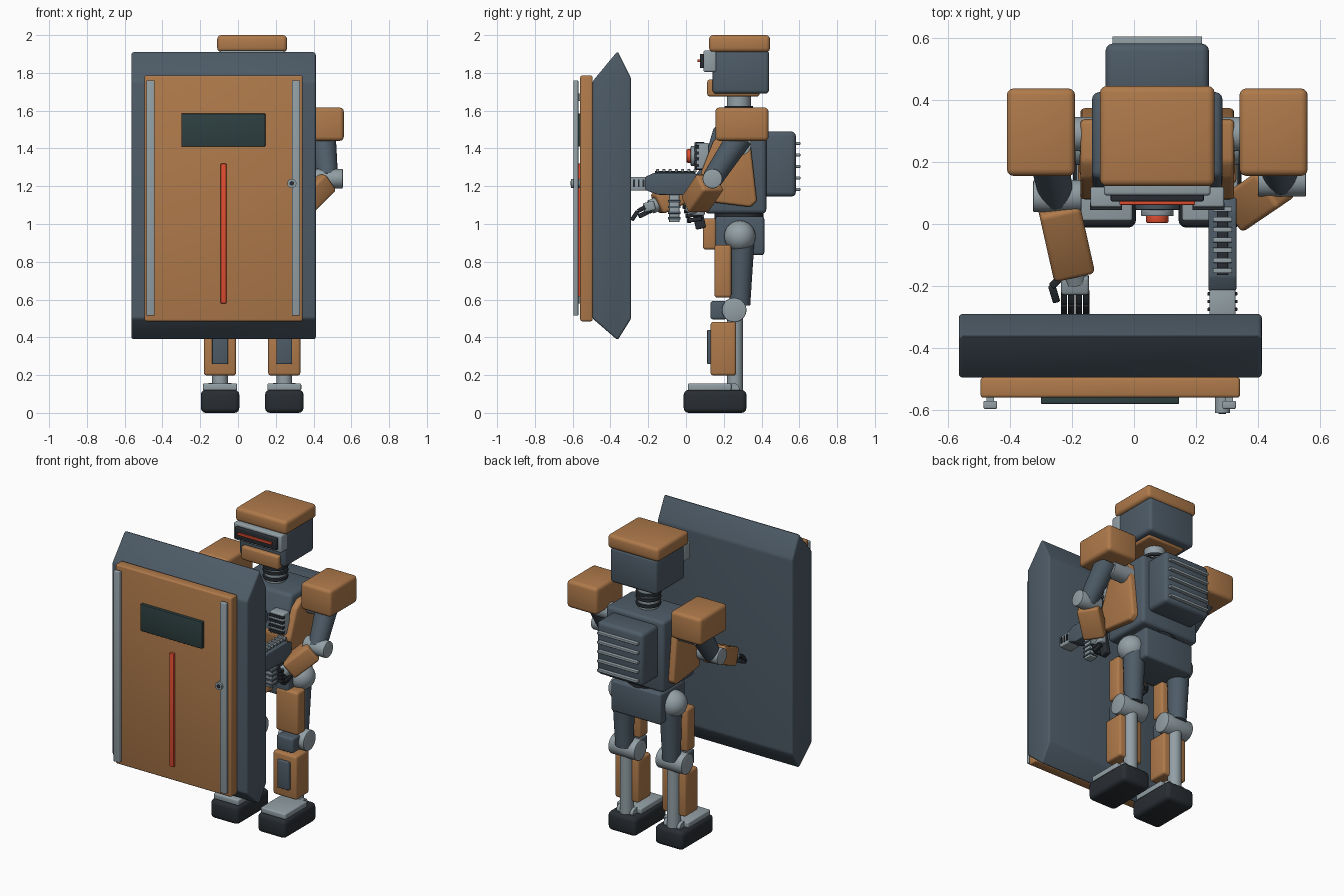
import bpy, bmesh, math
from mathutils import Vector, Matrix

if "Cube" in bpy.data.objects:
    bpy.data.objects.remove(bpy.data.objects["Cube"])

def mat(name, c):
    m = bpy.data.materials.new(name)
    m.diffuse_color = (*c, 1)
    m.use_nodes = True
    m.node_tree.nodes["Principled BSDF"].inputs["Base Color"].default_value = m.diffuse_color
    return m

SLATE = mat("slate", (0.075, 0.105, 0.135))
ORANGE = mat("orange", (0.43, 0.195, 0.07))
GREY = mat("steel", (0.29, 0.35, 0.38))
BLACK = mat("black", (0.022, 0.027, 0.033))
GLASS = mat("glass", (0.027, 0.05, 0.052))
RED = mat("red", (0.75, 0.075, 0.03))
C = 0.075  # robot centre line, shifted sideways from the shield

def finish(name, bm, m, bevel=0.0, seg=3):
    bmesh.ops.recalc_face_normals(bm, faces=bm.faces)
    if bevel:
        bmesh.ops.bevel(bm, geom=bm.edges[:], offset=bevel, segments=seg, profile=0.5, affect='EDGES')
    me = bpy.data.meshes.new(name)
    bm.to_mesh(me)
    bm.free()
    ob = bpy.data.objects.new(name, me)
    bpy.context.collection.objects.link(ob)
    me.materials.append(m)
    bpy.context.view_layer.objects.active = ob
    ob.select_set(True)
    bpy.ops.object.shade_smooth_by_angle(angle=math.radians(35))
    ob.select_set(False)
    return ob

def box(name, x, y, z, m, bevel=0.006):
    """Box from (min, max) pairs."""
    bm = bmesh.new()
    bmesh.ops.create_cube(bm, size=1)
    for v in bm.verts:
        for i, r in enumerate((x, y, z)):
            v.co[i] = (r[0] + r[1]) / 2 + v.co[i] * (r[1] - r[0])
    return finish(name, bm, m, bevel)

def frame(a, b):
    a, b = Vector(a), Vector(b)
    q = (b - a).to_track_quat('Z', 'Y')
    return Matrix.Translation((a + b) / 2) @ q.to_matrix().to_4x4(), (b - a).length

def rod(name, a, b, r, m, r2=None, bevel=0.0, n=32):
    """Cylinder or cone between two points."""
    M, L = frame(a, b)
    bm = bmesh.new()
    bmesh.ops.create_cone(bm, cap_ends=True, segments=n, radius1=r, radius2=r if r2 is None else r2, depth=L)
    if bevel:
        caps = [e for e in bm.edges if any(len(f.verts) > 4 for f in e.link_faces)]
        bmesh.ops.bevel(bm, geom=caps, offset=bevel, segments=2, profile=0.5, affect='EDGES')
    bm.transform(M)
    return finish(name, bm, m)

def bar(name, a, b, w, h, m, bevel=0.02):
    """Box between two points, w wide and h deep."""
    M, L = frame(a, b)
    bm = bmesh.new()
    bmesh.ops.create_cube(bm, size=1)
    bm.transform(M @ Matrix.Diagonal((w, h, L, 1)))
    return finish(name, bm, m, bevel)

def ball(name, c, r, m):
    bm = bmesh.new()
    bmesh.ops.create_uvsphere(bm, u_segments=32, v_segments=16, radius=r)
    bm.transform(Matrix.Translation(c))
    return finish(name, bm, m)

def prism(name, x, yz, m, bevel=0.01):
    """Side profile extruded along x."""
    bm = bmesh.new()
    f = bm.faces.new([bm.verts.new((x[0], y, z)) for y, z in yz])
    new = bmesh.ops.extrude_face_region(bm, geom=[f])["geom"]
    bmesh.ops.translate(bm, verts=[v for v in new if isinstance(v, bmesh.types.BMVert)], vec=(x[1] - x[0], 0, 0))
    return finish(name, bm, m, bevel)

def around(c, w):
    return (c - w, c + w)

# Shield
prism("shield_body", (-0.565, 0.412), [(-0.495, 0.5), (-0.362, 0.385), (-0.29, 0.5),
      (-0.29, 1.77), (-0.362, 1.915), (-0.495, 1.755)], SLATE, 0.012)
box("shield_plate", (-0.495, 0.342), (-0.56, -0.494), (0.485, 1.786), ORANGE, 0.01)
for x in (-0.463, 0.307):
    box("shield_rail", around(x, 0.022), (-0.596, -0.57), (0.515, 1.76), GREY, 0.005)
    for z in (0.6, 1.67):
        box("rail_mount", around(x, 0.012), (-0.575, -0.555), around(z, 0.02), GREY, 0)
box("shield_window", (-0.3, 0.145), (-0.58, -0.555), (1.41, 1.585), GLASS, 0.004)
box("shield_light", (-0.092, -0.062), (-0.577, -0.555), (0.58, 1.32), RED, 0.003)

# Head
box("helmet_cap", around(C, 0.185), (0.122, 0.445), (1.91, 2.0), ORANGE, 0.022)
box("head_shell", around(C, 0.168), (0.14, 0.44), (1.69, 1.92), SLATE, 0.02)
box("visor_frame", around(C, 0.172), (0.092, 0.16), (1.805, 1.918), GREY, 0.01)
box("visor_glass", around(C, 0.15), (0.073, 0.11), (1.825, 1.9), BLACK, 0.005)
box("visor_light", around(C, 0.122), (0.062, 0.08), (1.857, 1.872), RED, 0.002)
box("jaw", around(C, 0.135), (0.112, 0.39), (1.675, 1.765), ORANGE, 0.014)
rod("neck", (C, 0.28, 1.5), (C, 0.28, 1.7), 0.063, GREY)
for z in (1.545, 1.585, 1.615):
    rod("neck_ring", (C, 0.28, z - 0.01), (C, 0.28, z + 0.01), 0.076, BLACK, bevel=0.005)

# Torso
prism("torso", around(C, 0.21), [(0.1, 1.055), (0.085, 1.3), (0.15, 1.52), (0.425, 1.52), (0.425, 1.055)], SLATE, 0.022)
prism("chest_armour", around(C, 0.248), [(0.1, 1.12), (0.078, 1.27), (0.145, 1.44), (0.2, 1.48),
      (0.335, 1.48), (0.375, 1.12), (0.34, 1.09)], ORANGE, 0.014)
rod("chest_lamp_base", (C, 0.1, 1.36), (C, 0.045, 1.36), 0.073, SLATE, bevel=0.005)
rod("chest_lamp_ring", (C, 0.06, 1.36), (C, 0.025, 1.36), 0.053, GREY, bevel=0.005)
rod("chest_lamp", (C, 0.04, 1.36), (C, 0.003, 1.36), 0.036, RED, bevel=0.005)
for s in (-1, 1):
    x = C + s * 0.165
    box("chest_vent", around(x, 0.05), (0.055, 0.12), (1.29, 1.43), GREY, 0.006)
    for i in range(4):
        box("vent_slat", around(x, 0.052), (0.045, 0.07), around(1.31 + i * 0.033, 0.008), BLACK, 0.002)
box("backpack", around(C, 0.167), (0.4, 0.582), (1.145, 1.49), SLATE, 0.025)
for i in range(5):
    box("backpack_fin", around(C, 0.145), (0.57, 0.605), around(1.183 + i * 0.061, 0.008), GREY, 0.003)

# Waist and pelvis
rod("waist", (C, 0.28, 1.02), (C, 0.28, 1.075), 0.13, BLACK)
box("pelvis", around(C, 0.18), (0.155, 0.415), (0.835, 1.04), SLATE, 0.016)
box("groin_plate", around(C, 0.075), (0.09, 0.16), (0.865, 1.03), ORANGE, 0.014)

# Legs
for s in (-1, 1):
    x = C + s * 0.17
    ball("hip_joint", (x + s * 0.015, 0.285, 0.935), 0.083, GREY)
    rod("thigh", (x, 0.285, 0.57), (x, 0.295, 0.92), 0.055, SLATE, 0.068)
    box("thigh_armour", around(x, 0.08), (0.15, 0.24), (0.61, 0.89), ORANGE, 0.016)
    rod("knee_joint", (x - 0.095, 0.255, 0.545), (x + 0.095, 0.255, 0.545), 0.065, GREY, bevel=0.006)
    box("knee_pad", around(x, 0.06), (0.13, 0.215), (0.495, 0.592), SLATE, 0.012)
    rod("shin", (x, 0.26, 0.12), (x, 0.26, 0.52), 0.042, GREY)
    box("shin_armour", around(x, 0.085), (0.13, 0.265), (0.198, 0.482), ORANGE, 0.014)
    box("shin_panel", around(x, 0.042), (0.112, 0.14), (0.258, 0.44), SLATE, 0.005)
    rod("ankle", (x - 0.06, 0.25, 0.125), (x + 0.06, 0.25, 0.125), 0.033, GREY)
    box("foot", around(x, 0.102), (-0.012, 0.32), (0, 0.122), BLACK, 0.026)
    box("foot_plate", around(x, 0.09), (0.01, 0.24), (0.118, 0.156), GREY, 0.008)

# Shoulders
for s in (-1, 1):
    box("shoulder_pad", around(C + s * 0.375, 0.11), (0.155, 0.437), (1.44, 1.617), ORANGE, 0.022)
    rod("shoulder_axle", (C + s * 0.18, 0.29, 1.42), (C + s * 0.36, 0.29, 1.42), 0.055, GREY)

# Arms: (shoulder, elbow, forearm end)
arms = {"right": ((0.45, 0.285, 1.46), (0.475, 0.14, 1.24), (0.335, 0.045, 1.1)),
        "left": ((-0.29, 0.285, 1.46), (-0.25, 0.09, 1.22), (-0.195, -0.155, 1.105))}
for side, (sh, el, wr) in arms.items():
    sh, el, wr = Vector(sh), Vector(el), Vector(wr)
    rod(side + "_upper_arm", sh, el, 0.068, SLATE, 0.055)
    rod(side + "_elbow", el - Vector((0.075, 0, 0)), el + Vector((0.08, 0, 0)), 0.052, GREY, bevel=0.005)
    bar(side + "_forearm", el.lerp(wr, 0.12), wr, 0.135, 0.115, ORANGE, 0.016)
    rod(side + "_wrist", wr, wr + (wr - el).normalized() * 0.035, 0.038, GREY)

# Left hand, open behind the shield
bar("left_palm", (-0.19, -0.165, 1.1), (-0.19, -0.225, 1.085), 0.09, 0.05, GREY, 0.01)
for i in range(4):
    x = -0.226 + i * 0.024
    p = [(x, -0.215, 1.09), (x, -0.255, 1.068), (x, -0.288, 1.02)]
    for a, b in zip(p, p[1:]):
        bar("left_finger", a, b, 0.02, 0.022, BLACK, 0.004)
for a, b in (((-0.235, -0.17, 1.08), (-0.265, -0.2, 1.065)), ((-0.265, -0.2, 1.065), (-0.25, -0.25, 1.04))):
    bar("left_thumb", a, b, 0.024, 0.024, BLACK, 0.005)

# Rifle
G = 0.285
prism("rifle_body", around(G, 0.045), [(0.085, 1.15), (0.085, 1.25), (0.04, 1.27), (-0.17, 1.27),
      (-0.215, 1.25), (-0.215, 1.18), (-0.15, 1.155)], SLATE, 0.006)
box("rifle_rail", around(G, 0.018), (-0.165, 0.05), (1.265, 1.28), BLACK, 0.002)
for i in range(7):
    box("rail_slat", around(G, 0.031), around(-0.15 + i * 0.033, 0.008), (1.275, 1.29), GREY, 0.002)
box("rifle_fore_block", around(G, 0.042), (-0.295, -0.21), (1.177, 1.25), GREY, 0.006)
for i in range(3):
    box("fore_rib", around(G, 0.048), around(-0.275 + i * 0.025, 0.005), (1.195, 1.235), BLACK, 0.001)
rod("rifle_barrel", (G, -0.2, 1.215), (G, -0.6, 1.215), 0.014, BLACK)
rod("muzzle", (G, -0.56, 1.215), (G, -0.61, 1.215), 0.024, GREY)
rod("muzzle_bore", (G, -0.6, 1.215), (G, -0.612, 1.215), 0.012, BLACK)
box("magazine", around(G, 0.025), (-0.09, -0.035), (1.01, 1.16), GREY, 0.004)
for i in range(4):
    box("magazine_rib", around(G, 0.03), (-0.096, -0.029), around(1.03 + i * 0.03, 0.006), SLATE, 0.002)
bar("pistol_grip", (G, 0.04, 1.16), (G, 0.08, 0.975), 0.04, 0.055, BLACK, 0.008)

# Right hand on the grip
box("right_palm", (G + 0.01, G + 0.055), (0.03, 0.1), (1.045, 1.12), GREY, 0.01)
for i in range(4):
    z = 1.105 - i * 0.025
    y = 0.01 + i * 0.008
    bar("right_finger", (G + 0.04, y + 0.05, z), (G + 0.035, y - 0.02, z - 0.012), 0.022, 0.022, BLACK, 0.004)
    bar("right_finger", (G + 0.035, y - 0.02, z - 0.012), (G - 0.03, y - 0.015, z - 0.015), 0.02, 0.02, BLACK, 0.004)
